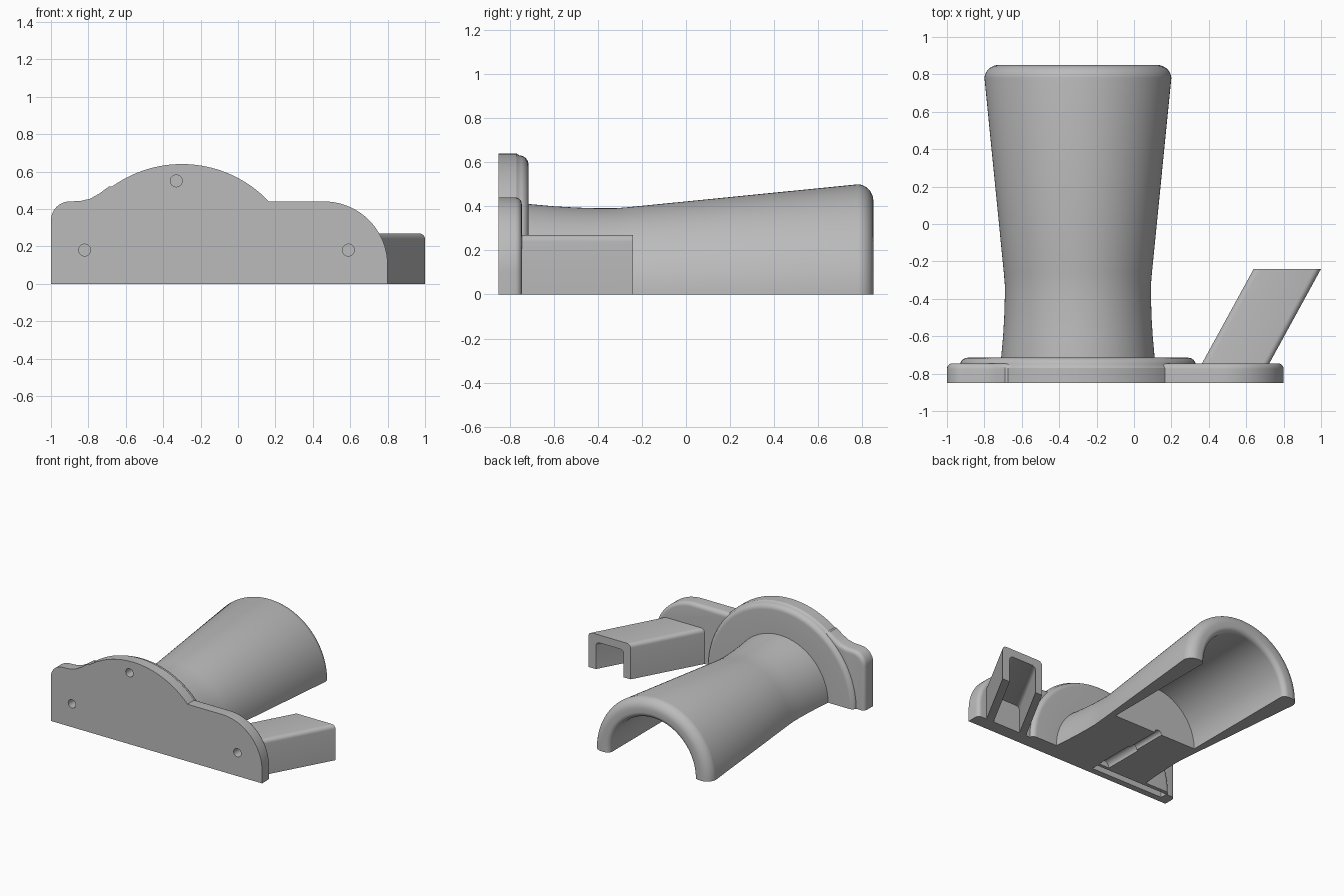
import bpy, bmesh, math
from mathutils import Vector

if "Cube" in bpy.data.objects:
    bpy.data.objects.remove(bpy.data.objects["Cube"], do_unlink=True)

AXIS_X = -0.3          # centre line of the horn and disc
FRONT = -0.85

grey = bpy.data.materials.new("plain_grey")
grey.use_nodes = True
colour = (0.5, 0.5, 0.5, 1)
grey.diffuse_color = colour
grey.node_tree.nodes["Principled BSDF"].inputs["Base Color"].default_value = colour


def finish(name, bm):
    bmesh.ops.remove_doubles(bm, verts=bm.verts, dist=1e-5)
    bmesh.ops.recalc_face_normals(bm, faces=bm.faces)
    mesh = bpy.data.meshes.new(name)
    bm.to_mesh(mesh)
    bm.free()
    ob = bpy.data.objects.new(name, mesh)
    bpy.context.collection.objects.link(ob)
    mesh.materials.append(grey)
    return ob


def arc(cx, cy, r, start, end, steps=8):
    angles = [math.radians(start + (end - start) * i / steps) for i in range(steps + 1)]
    return [(cx + r * math.cos(a), cy + r * math.sin(a)) for a in angles]


def half_revolve(name, profile, steps=64):
    """Turn a closed (radius, y) profile half way round the horn axis."""
    bm = bmesh.new()
    rings = []
    for i in range(steps + 1):
        a = math.pi * i / steps
        rings.append([bm.verts.new((AXIS_X + r * math.cos(a), y, r * math.sin(a)))
                      for r, y in profile])
    n = len(profile)
    for a, b in zip(rings, rings[1:]):
        for j in range(n):
            k = (j + 1) % n
            if profile[j][0] == 0 and profile[k][0] == 0:
                continue
            quad = (a[j], a[k], b[k], b[j])
            if profile[j][0] == 0:
                quad = (a[j], a[k], b[k])
            elif profile[k][0] == 0:
                quad = (a[j], a[k], b[j])
            bm.faces.new(quad)
    bm.faces.new(rings[0])
    bm.faces.new(rings[-1])
    return finish(name, bm)


def prism(name, outline, y0, y1, shear=0.0, pick=None, radius=0.03):
    """Extrude an (x, z) outline along y, rounding the edges chosen by pick."""
    bm = bmesh.new()
    base = bm.faces.new([bm.verts.new((x, y0, z)) for x, z in outline])
    out = bmesh.ops.extrude_face_region(bm, geom=[base])
    moved = [v for v in out["geom"] if isinstance(v, bmesh.types.BMVert)]
    bmesh.ops.translate(bm, verts=moved, vec=(shear, y1 - y0, 0))
    bmesh.ops.recalc_face_normals(bm, faces=bm.faces)
    if pick:
        edges = [e for e in bm.edges if pick(e.verts[0].co, e.verts[1].co)]
        bmesh.ops.bevel(bm, geom=edges, offset=radius, segments=5,
                        profile=0.5, affect='EDGES')
    return finish(name, bm)


def cylinder(name, x, z, r, y0, y1):
    return prism(name, arc(x, z, r, 0, 345, 23), y0, y1)


def combine(target, others, operation):
    for other in others:
        mod = target.modifiers.new(operation.lower(), 'BOOLEAN')
        mod.object, mod.operation, mod.solver = other, operation, 'EXACT'
    bpy.context.view_layer.update()
    graph = bpy.context.evaluated_depsgraph_get()
    mesh = bpy.data.meshes.new_from_object(target.evaluated_get(graph))
    target.modifiers.clear()
    target.data = mesh
    for other in others:
        bpy.data.objects.remove(other, do_unlink=True)


# Mounting flange with a tall left shoulder and a long rounded right shoulder
outline = [(-1, 0)] + arc(-0.9, 0.34, 0.1, 180, 90)
outline += [(-0.84, 0.443), (-0.79, 0.455), (-0.74, 0.483), (-0.69, 0.52), (-0.65, 0.52)]
outline += [(0.1, 0.44)] + arc(0.46, 0.1, 0.34, 90, 0, 20) + [(0.8, 0)]
flange = prism("mounting_flange", outline, FRONT, -0.745,
               pick=lambda a, b: min(a.y, b.y) > -0.75 and max(a.z, b.z) > 0.001)

# Half disc with a softened rear rim
disc = half_revolve("half_disc", [(0, FRONT), (0.64, FRONT), (0.64, -0.77)]
                    + arc(0.59, -0.755, 0.04, 0, 90) + [(0, -0.715)])

# Flared half horn with a rounded lip and a straight bore
horn = half_revolve("flared_horn", [(0, -0.75), (0.412, -0.75), (0.41, -0.71),
                    (0.4, -0.6), (0.394, -0.5), (0.391, -0.4), (0.391, -0.32),
                    (0.396, -0.26)] + arc(0.425, 0.775, 0.075, 5, 90)
                    + arc(0.4, 0.81, 0.04, 90, 180) + [(0.36, -0.13), (0, -0.13)])

# Slanted side arm, hollow underneath and open at its end
arm = prism("side_arm", [(0.35, 0), (0.71, 0), (0.71, 0.27), (0.35, 0.27)],
            -0.77, -0.24, 0.29,
            pick=lambda a, b: min(a.z, b.z) > 0.26 and abs(a.y - b.y) > 0.1)
arm_hollow = prism("arm_hollow", [(0.423, -0.1), (0.66, -0.1), (0.66, 0.21), (0.423, 0.21)],
                   -0.745, -0.2, 0.298,
                   pick=lambda a, b: min(a.z, b.z) > 0.2 and abs(a.y - b.y) > 0.1)

# Blind screw holes in the front and a feed channel in the underside
cutters = [cylinder("screw_hole", x, z, 0.032, FRONT - 0.05, FRONT + 0.08)
           for x, z in ((-0.82, 0.18), (-0.33, 0.55), (0.59, 0.18))]
cutters.append(cylinder("wide_channel", -0.33, 0, 0.045, -0.72, -0.4))
cutters.append(cylinder("narrow_channel", -0.33, 0, 0.03, -0.5, -0.1))
cutters.append(prism("cross_channel", [(-0.92, -0.1), (-0.29, -0.1), (-0.29, 0.05),
                     (-0.92, 0.05)], -0.8, -0.745))

combine(arm, [arm_hollow], 'DIFFERENCE')
combine(flange, [disc, horn, arm], 'UNION')
combine(flange, cutters, 'DIFFERENCE')
flange.name = "flanged_horn_body"

bpy.ops.object.select_all(action='DESELECT')
flange.select_set(True)
bpy.context.view_layer.objects.active = flange
bpy.ops.object.shade_smooth_by_angle(angle=math.radians(32))
